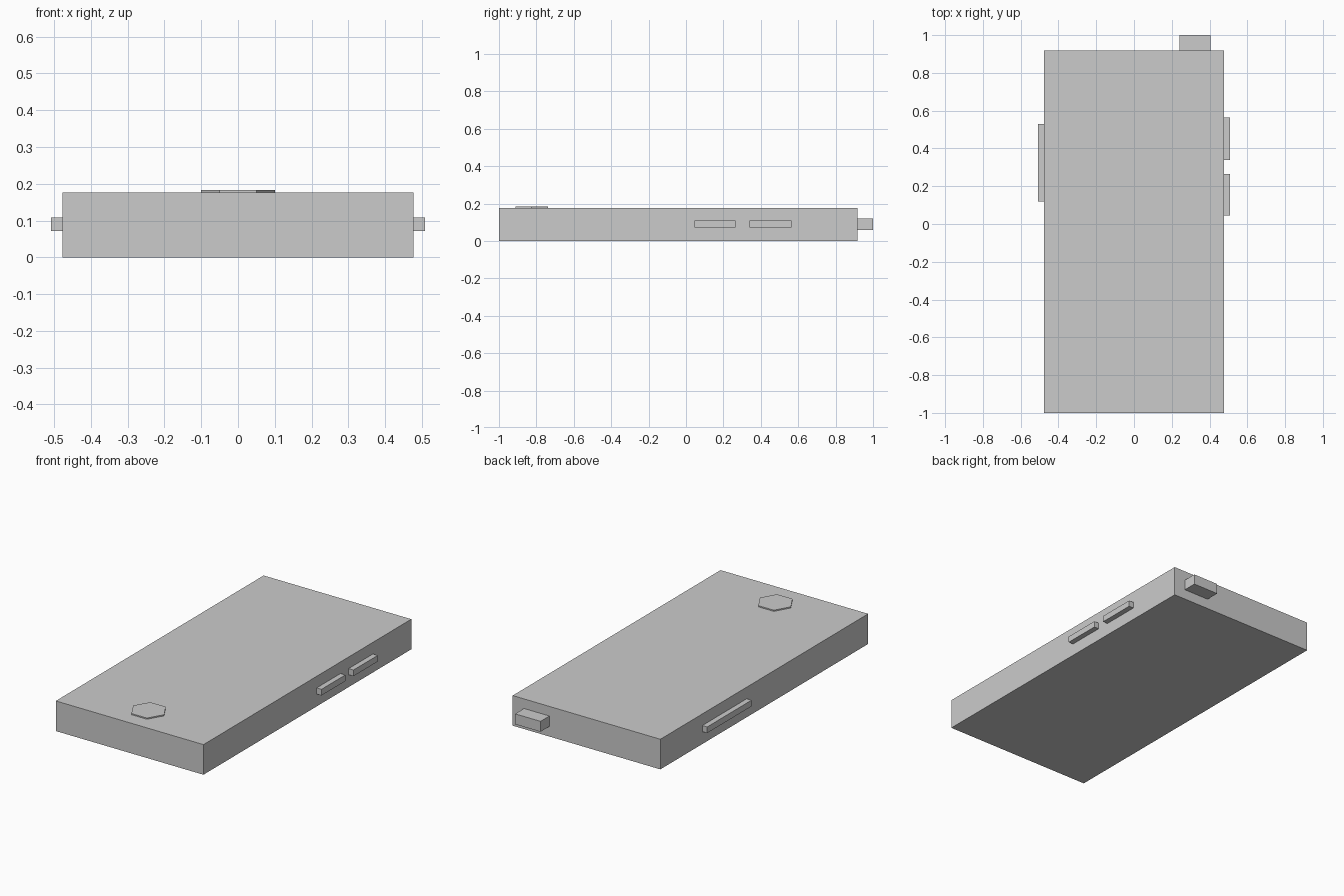
import bpy
import math

cube = bpy.data.objects.get("Cube")
if cube:
    bpy.data.objects.remove(cube, do_unlink=True)

# One plain grey for every part
GREY = (0.6, 0.6, 0.6, 1.0)
grey = bpy.data.materials.new("plain grey")
grey.use_nodes = True
grey.diffuse_color = GREY
grey.node_tree.nodes["Principled BSDF"].inputs["Base Color"].default_value = GREY


def finish(name):
    obj = bpy.context.object
    obj.name = name
    obj.data.name = name
    obj.data.materials.append(grey)
    return obj


def box(name, x, y, z):
    """Box spanning the given (low, high) range on each axis."""
    spans = (x, y, z)
    bpy.ops.mesh.primitive_cube_add(size=1, location=[(a + b) / 2 for a, b in spans])
    obj = finish(name)
    obj.scale = [b - a for a, b in spans]
    bpy.ops.object.transform_apply(location=False, rotation=False, scale=True)
    return obj


HALF_WIDTH, OUTER, BACK, TOP = 0.477, 0.508, 0.918, 0.176
BUTTON_Z = (0.072, 0.108)

# Main slab
box("body", (-HALF_WIDTH, HALF_WIDTH), (-1, BACK), (0, TOP))

# Side buttons
box("long_side_button", (-OUTER, -HALF_WIDTH), (0.12, 0.53), BUTTON_Z)
box("front_side_button", (HALF_WIDTH, OUTER), (0.045, 0.265), BUTTON_Z)
box("rear_side_button", (HALF_WIDTH, OUTER), (0.34, 0.564), BUTTON_Z)

# Stub on the back end
box("back_stub", (0.24, 0.404), (BACK, 1), (0.059, 0.12))

# Raised six-sided button, corners pointing left and right
RISE = 0.007
bpy.ops.mesh.primitive_cylinder_add(
    vertices=6, radius=0.1, depth=RISE,
    location=(0, -0.825, TOP + RISE / 2), rotation=(0, 0, math.radians(30)))
finish("top_button")
bpy.ops.object.transform_apply(location=False, rotation=True, scale=False)
